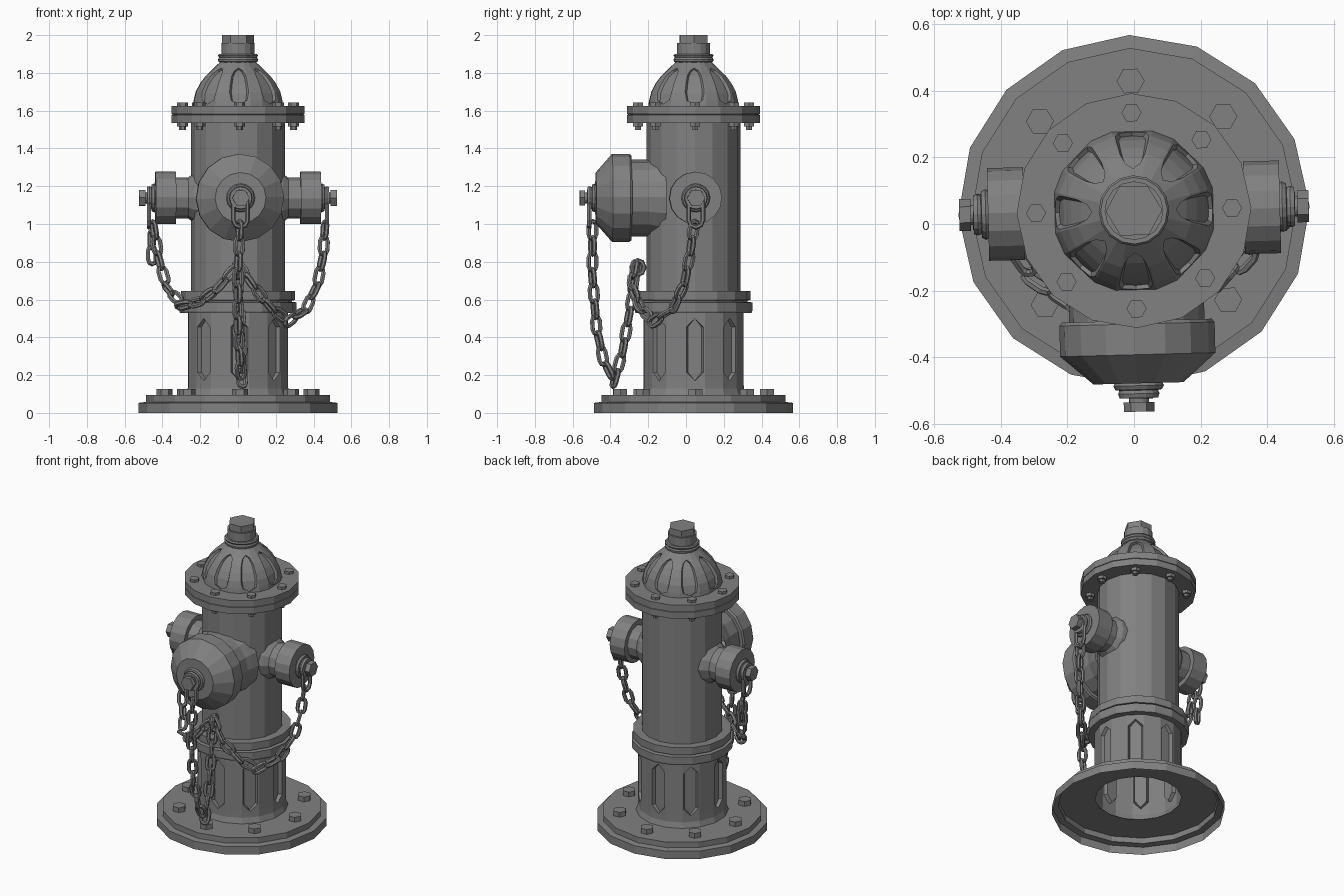
import bpy, bmesh
from math import sin, cos, pi, radians
from mathutils import Vector, Matrix

if "Cube" in bpy.data.objects:
    bpy.data.objects.remove(bpy.data.objects["Cube"])

AXIS_Y = 0.04          # the barrel axis sits slightly behind the origin
NOZZLE_Z = 1.138
PHASE = radians(1.5)   # the whole hydrant is turned very slightly

iron = bpy.data.materials.new("dark_iron")
iron.diffuse_color = (.22, .22, .22, 1)
iron.use_nodes = True
iron.node_tree.nodes["Principled BSDF"].inputs["Base Color"].default_value = iron.diffuse_color


def finish(bm, name):
    bmesh.ops.remove_doubles(bm, verts=bm.verts, dist=1e-5)
    bmesh.ops.recalc_face_normals(bm, faces=bm.faces)
    me = bpy.data.meshes.new(name)
    bm.to_mesh(me)
    bm.free()
    me.materials.append(iron)
    ob = bpy.data.objects.new(name, me)
    bpy.context.collection.objects.link(ob)
    return ob


def revolve(bm, profile, n, origin=(0, AXIS_Y, 0), direction=(0, 0, 1), phase=PHASE):
    """Spin (radius, height) points around a direction."""
    m = Matrix.Translation(origin) @ Vector(direction).to_track_quat('Z', 'Y').to_matrix().to_4x4()
    rings = []
    for r, h in profile:
        if r == 0:
            rings.append([bm.verts.new(m @ Vector((0, 0, h)))] * n)
        else:
            rings.append([bm.verts.new(m @ Vector((r * cos(phase + 2 * pi * i / n),
                                                   r * sin(phase + 2 * pi * i / n), h))) for i in range(n)])
    for a, b in zip(rings, rings[1:]):
        for i in range(n):
            j = (i + 1) % n
            bm.faces.new(list(dict.fromkeys((a[i], a[j], b[j], b[i]))))


def lathe(name, profile, n=16, **kw):
    bm = bmesh.new()
    revolve(bm, profile, n, **kw)
    return finish(bm, name)


def fluted(name, levels, half, depth):
    """Eight-fold shell; levels are (radius, z, groove width fraction or None)."""
    bm = bmesh.new()

    def quad(*pts):
        bm.faces.new([bm.verts.new(p) for p in pts])

    for k in range(8):
        c = 1.5 + 45 * k
        drop = Vector((-cos(radians(c)) * depth[0], -sin(radians(c)) * depth[0], -depth[1]))
        rows = []
        for r, z, f in levels:
            l, rt, nx = [Vector((r * cos(radians(a)), AXIS_Y + r * sin(radians(a)), z))
                         for a in (c - half, c + half, c + 45 - half)]
            mid, w, g = (l + rt) / 2, (l - rt) / 2, f or 0
            rows.append((l, mid + w * g, mid + w * g * .8 + drop,
                         mid - w * g * .8 + drop, mid - w * g, rt, nx, f))
        for a, b in zip(rows, rows[1:]):
            quad(a[5], a[6], b[6], b[5])
            if a[7] is None or b[7] is None:
                quad(a[0], a[5], b[5], b[0])
            else:
                for i in range(5):
                    quad(a[i], a[i + 1], b[i + 1], b[i])
    return finish(bm, name)


def bolt_ring(name, radius, size, z0, z1):
    bm = bmesh.new()
    for i in range(8):
        a = PHASE + i * pi / 4
        revolve(bm, [(size, z0), (size, z1), (0, z1)], 6,
                origin=(radius * cos(a), AXIS_Y + radius * sin(a), 0))
    return finish(bm, name)


def link(bm, centre, along, normal, length=.118, width=.07, wire=.0125):
    """One stadium-shaped chain link."""
    u = Vector(along).normalized()
    n = Vector(normal)
    n = (n - u * n.dot(u)).normalized()
    v = n.cross(u)
    r = width / 2 - wire
    s = length / 2 - wire - r
    rings = []
    for i in range(10):
        a = -pi / 2 + pi * (i % 5) / 4 + (pi if i > 4 else 0)
        out = u * cos(a) + v * sin(a)
        p = Vector(centre) + out * r + u * (s if i < 5 else -s)
        rings.append([bm.verts.new(p + (out * cos(t) + n * sin(t)) * wire)
                      for t in (2 * pi * q / 6 for q in range(6))])
    for i in range(10):
        a, b = rings[i], rings[(i + 1) % 10]
        for q in range(6):
            bm.faces.new((a[q], a[(q + 1) % 6], b[(q + 1) % 6], b[q]))


def chain(name, points, loop_centre=None, loop_normal=None, pitch=.084):
    """Links along a path, plus the long loop that hangs on the cap hub."""
    bm = bmesh.new()
    if loop_centre:
        link(bm, loop_centre, (0, 0, 1), loop_normal, length=.22, width=.1, wire=.0125)
    pts = [Vector(p) for p in points]
    pos, count = pitch / 2, 0
    for a, b in zip(pts, pts[1:]):
        d = b - a
        while pos < d.length:
            t = d.normalized()
            s1 = t.cross(Vector((.3, .9, .1))).normalized()
            s2 = t.cross(s1)
            link(bm, a + t * pos, t, s1 + s2 if count % 2 else s1 - s2)
            pos += pitch
            count += 1
        pos -= d.length
    return finish(bm, name)


# Base plate (open underneath) and its bolts
lathe("base_plate", [(.527, 0), (.527, .053), (.488, .058), (.488, .095), (.262, .095)])
bolt_ring("base_bolts", .389, .042, .095, .127)

# Lower barrel with eight pointed panels
fluted("lower_barrel", [(.282, .095, None), (.27, .13, None), (.269, .17, 0), (.269, .215, .86),
                        (.269, .455, .86), (.269, .50, 0), (.269, .54, None)], 11.25, (.022, 0))

# Collar and upper barrel
lathe("collar", [(.25, .53), (.308, .53), (.311, .54), (.311, .585), (.285, .588), (.285, .595),
                 (.302, .597), (.302, .645), (.24, .645)])
lathe("upper_barrel", [(.248, .63), (.248, 1.545)])

# Upper flange and bolts
lathe("flange", [(.24, 1.535), (.352, 1.535), (.352, 1.578), (.342, 1.58), (.352, 1.582),
                 (.352, 1.626), (.2, 1.626)])
bolt_ring("flange_bolts", .294, .03, 1.615, 1.643)
bolt_ring("flange_nuts", .294, .03, 1.54, 1.515)
bolt_ring("flange_studs", .294, .018, 1.515, 1.497)

# Fluted dome
fluted("dome", [(.246, 1.62, None), (.244, 1.635, 0), (.241, 1.655, .7), (.23, 1.70, .88),
                (.206, 1.745, .88), (.175, 1.785, .85), (.146, 1.812, .6), (.131, 1.826, 0),
                (.095, 1.86, None)], 14.5, (.012, .008))

# Neck and top nut
lathe("dome_neck", [(.09, 1.85), (.104, 1.86), (.106, 1.872), (.1, 1.882), (.106, 1.892), (.1, 1.9),
                    (.088, 1.9), (.088, 1.957), (0, 1.957)], 16)
lathe("top_nut", [(.085, 1.95), (.085, 2.0), (0, 2.0)], 6)


# Hub washers and narrow shaft shared by all three caps, starting at distance d
def hub(d):
    return [(.07, d), (.076, d + .01), (.07, d + .022), (.058, d + .024), (.062, d + .034),
            (.058, d + .047), (.03, d + .047), (.03, d + .062)]


# Side nozzles
for side, sx in (("left", -1), ("right", 1)):
    kw = dict(origin=(0, AXIS_Y, NOZZLE_Z), direction=(sx * cos(PHASE), sx * sin(PHASE), 0))
    lathe(side + "_nozzle", [(.135, .20), (.13, .235), (.108, .265), (.108, .34)], 12, **kw)
    lathe(side + "_cap", [(.10, .33), (.139, .33), (.139, .438), (0, .438)], 16, **kw)
    lathe(side + "_hub", hub(.435), 16, **kw)
    lathe(side + "_cap_bolt", [(0, .49), (.048, .49), (.048, .524), (0, .524)], 6, **kw)

# Large front nozzle (distances measured from the barrel axis)
kw = dict(origin=(0, AXIS_Y, NOZZLE_Z), direction=(sin(PHASE), -cos(PHASE), 0))
lathe("front_nozzle", [(.225, .15), (.215, .20), (.203, .24), (.203, .34)], 16, **kw)
lathe("front_cap", [(.19, .33), (.225, .33), (.233, .34), (.233, .432), (.135, .518), (0, .518)], 16, **kw)
lathe("front_hub", hub(.515), 16, **kw)
lathe("front_cap_bolt", [(0, .575), (.046, .575), (.046, .603), (0, .603)], 6, **kw)

# Chains gathered at an eyelet on the barrel
chain("right_chain", [(.462, .045, 1.01), (.45, .02, .83), (.42, -.01, .68), (.36, -.07, .55),
                      (.27, -.17, .485), (.18, -.24, .55), (.09, -.285, .66), (.01, -.27, .77)],
      (.472, AXIS_Y + .012, 1.08), (1, 0, 0))
chain("left_chain", [(-.45, .03, 1.01), (-.42, .01, .82), (-.375, -.05, .66), (-.29, -.17, .57),
                     (-.2, -.23, .59), (-.1, -.28, .67), (-.01, -.27, .77)],
      (-.472, AXIS_Y - .012, 1.08), (1, 0, 0))
chain("left_chain_tail", [(-.458, .06, .96), (-.455, .05, .78)])
chain("front_chain", [(.01, -.495, 1.01), (.0, -.495, .72), (0, -.475, .46), (.01, -.44, .29),
                      (.02, -.38, .165), (.018, -.335, .33), (.01, -.305, .5), (0, -.275, .66),
                      (0, -.265, .77)],
      (.013, -.512, 1.08), (0, 1, 0))
bm = bmesh.new()
link(bm, (0, -.255, .77), (0, 0, 1), (1, 0, 0), length=.1, width=.09, wire=.0125)
finish(bm, "chain_eyelet")
